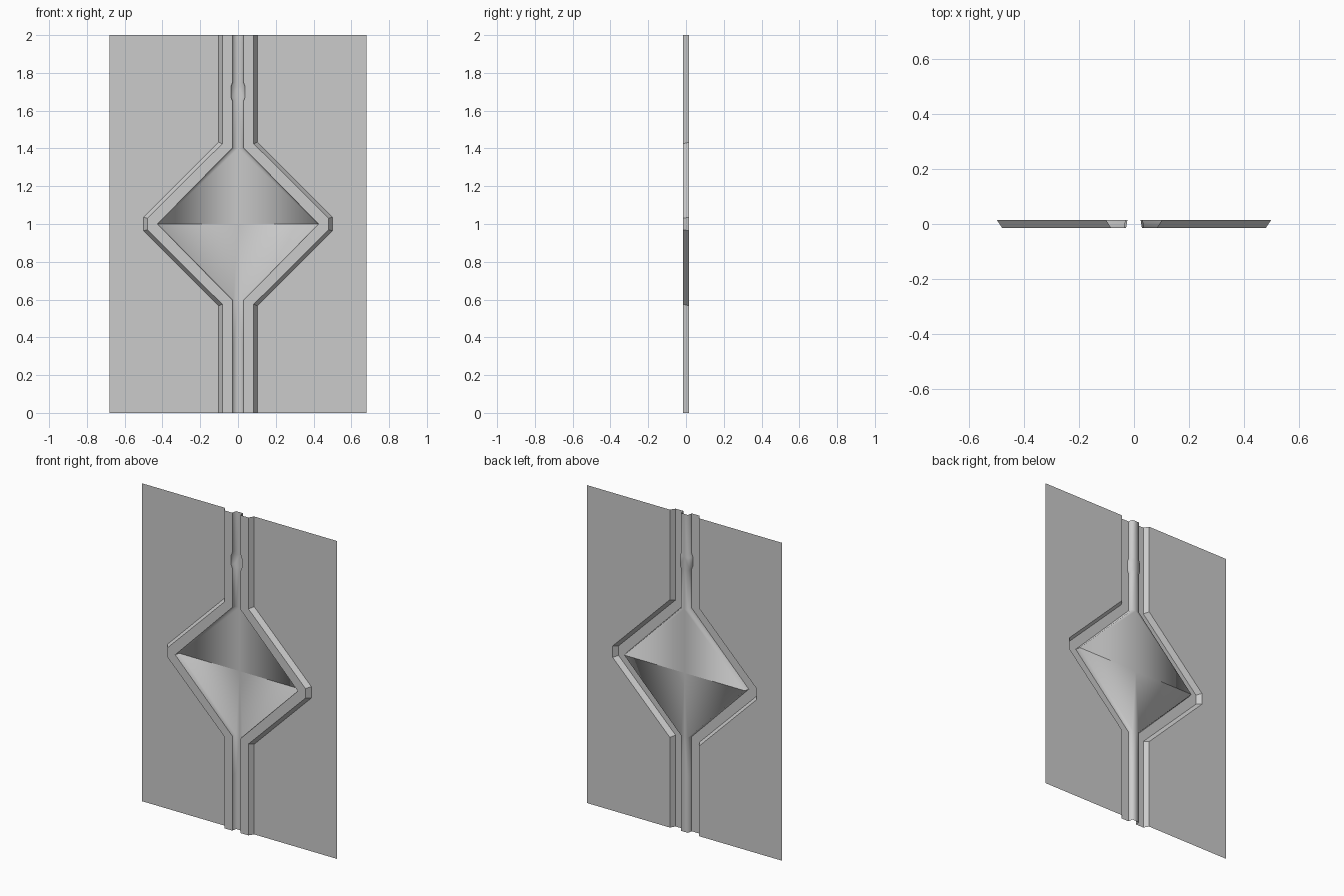
import bpy
import bmesh
import math

cube = bpy.data.objects.get("Cube")
if cube:
    bpy.data.objects.remove(cube, do_unlink=True)

# One plain grey for the whole pressed sheet
grey = bpy.data.materials.new("plain_grey")
grey.use_nodes = True
colour = (0.6, 0.6, 0.6, 1)
grey.diffuse_color = colour
grey.node_tree.nodes["Principled BSDF"].inputs["Base Color"].default_value = colour

FRONT, BACK = -0.015, 0.015
EDGE = 0.68

# Outlines as (x, height above the middle), from the outer end to the middle.
# All have the same number of points, so neighbours can be bridged.
GROOVE = [1.0, 0.75, 0.73, 0.67, 0.65]


def outline(straight_x, bend, corner, middle, bump=0.0):
    swell = [0, 0, bump, bump, 0]
    rail = [(straight_x + s, h) for s, h in zip(swell, GROOVE)]
    return rail + [(straight_x, bend), corner, middle]


def profiles(bump):
    return {
        "axis": (outline(0, 0.40, (0, 0), (0, 0)), BACK),
        "floor": (outline(0.024, 0.40, (0.42, 0), (0.42, 0), bump), BACK),
        "inner": (outline(0.029, 0.405, (0.427, 0), (0.427, 0), bump), FRONT),
        "outer": (outline(0.083, 0.425, (0.48, 0.03), (0.48, 0)), FRONT),
        "toe": (outline(0.102, 0.433, (0.5, 0.036), (0.5, 0)), BACK),
        "border": (outline(EDGE, 0.433, (EDGE, 0.036), (EDGE, 0)), BACK),
    }


def strip(name, columns, sign, smooth_angle):
    """Bridge neighbouring outlines on the +x side, then mirror to -x."""
    shapes = profiles(0.008 if sign > 0 else 0.0)
    bm = bmesh.new()
    seen = {}

    def vert(x, h, y):
        key = (x, h, y)
        if key not in seen:
            seen[key] = bm.verts.new((x, y, 1 + sign * h))
        return seen[key]

    grid = [[vert(x, h, shapes[c][1]) for x, h in shapes[c][0]] for c in columns]
    for left, right in zip(grid, grid[1:]):
        for i in range(len(left) - 1):
            loop = [left[i], left[i + 1], right[i + 1], right[i]]
            loop = list(dict.fromkeys(loop))
            if len(loop) > 2:
                bm.faces.new(loop if sign > 0 else loop[::-1])
    mesh = bpy.data.meshes.new(name)
    bm.to_mesh(mesh)
    bm.free()
    mesh.materials.append(grey)
    obj = bpy.data.objects.new(name, mesh)
    bpy.context.collection.objects.link(obj)
    obj.modifiers.new("mirror", "MIRROR").use_axis[0] = True
    bpy.ops.object.select_all(action="DESELECT")
    obj.select_set(True)
    bpy.context.view_layer.objects.active = obj
    bpy.ops.object.shade_smooth_by_angle(angle=math.radians(smooth_angle))


for half, sign in (("upper", 1), ("lower", -1)):
    # Recessed diamond and groove, softly shaded into their steep walls
    strip(half + "_recess", ["axis", "floor", "inner"], sign, 120)
    # Raised border with its sloping outer side
    strip(half + "_raised_border", ["inner", "outer", "toe"], sign, 30)
    # Flat surrounding sheet
    strip(half + "_panel", ["toe", "border"], sign, 30)
